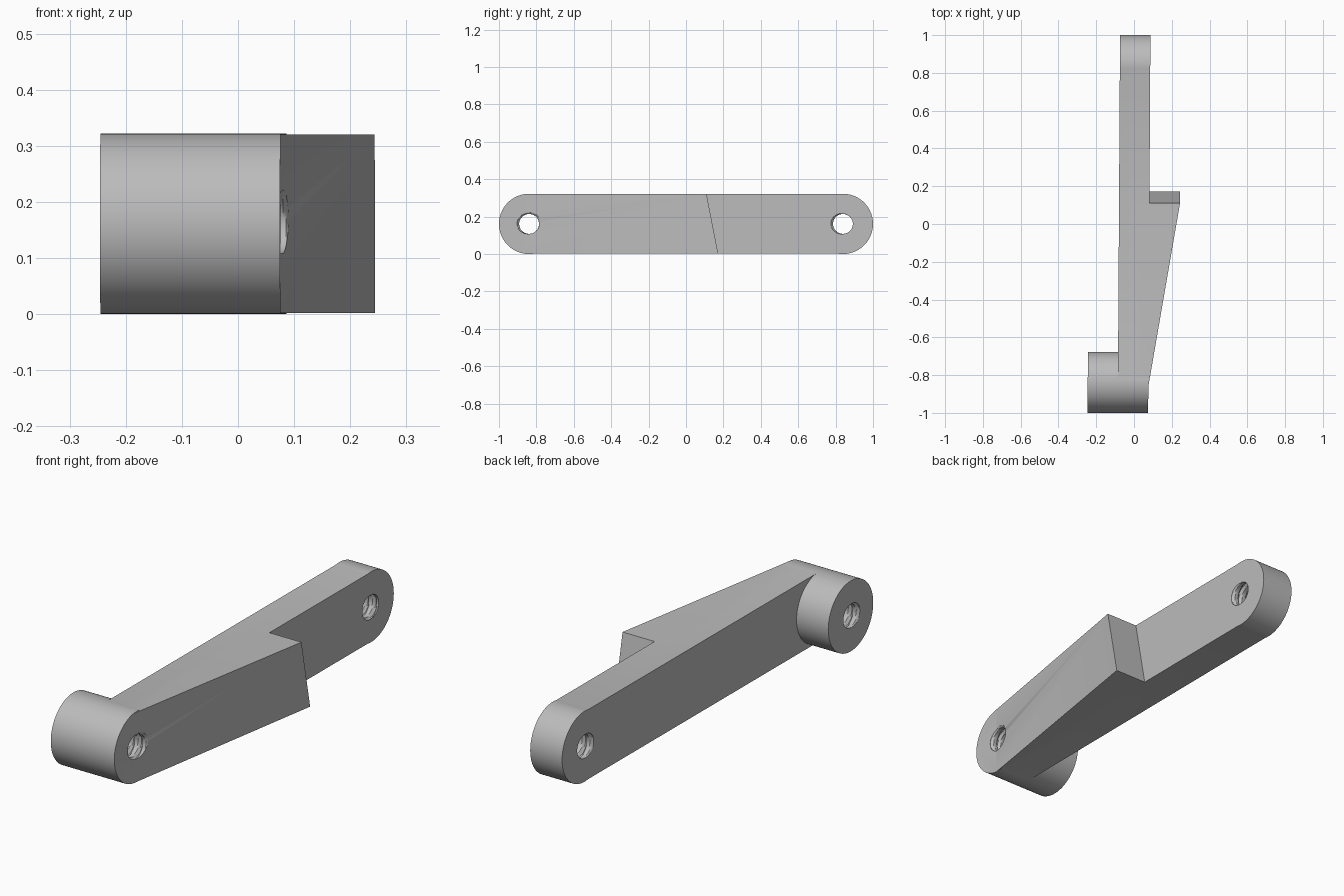
import bpy
import bmesh
from math import cos, sin, pi, radians
from mathutils import Matrix

if "Cube" in bpy.data.objects:
    bpy.data.objects.remove(bpy.data.objects["Cube"], do_unlink=True)

MID = 0.161            # height of the hole axes and radius of the rounded ends
HALF = 0.159           # half height of the straight bar
END = 0.839            # distance of each hole axis from the middle
LEFT, RIGHT, BOSS = -0.08, 0.081, -0.24   # side planes of the arm

grey = bpy.data.materials.new("plain grey")
grey.use_nodes = True
grey.diffuse_color = (0.5, 0.5, 0.5, 1)
grey.node_tree.nodes["Principled BSDF"].inputs["Base Color"].default_value = (0.5, 0.5, 0.5, 1)


def make(name, bm):
    bmesh.ops.recalc_face_normals(bm, faces=bm.faces)
    mesh = bpy.data.meshes.new(name)
    bm.to_mesh(mesh)
    bm.free()
    mesh.materials.append(grey)
    obj = bpy.data.objects.new(name, mesh)
    bpy.context.collection.objects.link(obj)
    return obj


def prism(name, top, bottom):
    """Solid between two outlines of (x, y) points."""
    bm = bmesh.new()
    lo = [bm.verts.new((x, y, MID - HALF)) for x, y in bottom]
    hi = [bm.verts.new((x, y, MID + HALF)) for x, y in top]
    bm.faces.new(lo)
    bm.faces.new(hi)
    for i in range(len(lo)):
        j = (i + 1) % len(lo)
        bm.faces.new((lo[i], lo[j], hi[j], hi[i]))
    return make(name, bm)


def lathe(name, y, x0, x1, radius, columns=1, segments=96):
    """Closed tube along x whose radius may vary with x and angle."""
    bm = bmesh.new()
    rings = []
    for c in range(columns + 1):
        x = x0 + (x1 - x0) * c / columns
        ring = []
        for s in range(segments):
            a = 2 * pi * s / segments
            r = radius(x, a)
            ring.append(bm.verts.new((x, y + r * cos(a), MID + r * sin(a))))
        rings.append(ring)
    for p, q in zip(rings, rings[1:]):
        for s in range(segments):
            t = (s + 1) % segments
            bm.faces.new((p[s], p[t], q[t], q[s]))
    bm.faces.new(rings[0])
    bm.faces.new(rings[-1])
    return make(name, bm)


def thread(x, a):
    """Helical V groove between the minor and major radius."""
    phase = (x / 0.04 + a / (2 * pi)) % 1
    return 0.053 + 0.012 * min(1, max(0, 1.3 - 2.6 * abs(2 * phase - 1)))


def combine(target, other, operation):
    mod = target.modifiers.new(other.name, "BOOLEAN")
    mod.object = other
    mod.operation = operation
    mod.solver = "EXACT"
    bpy.context.view_layer.objects.active = target
    bpy.ops.object.modifier_apply(modifier=mod.name)
    bpy.data.objects.remove(other, do_unlink=True)


# Straight bar between the two hole axes
outline = [(LEFT, -END), (RIGHT, -END), (RIGHT, END), (LEFT, END)]
arm = prism("lever_arm", outline, outline)

# Rounded far end and long front boss
round_end = lathe("round_end", END, LEFT, RIGHT, lambda x, a: MID)
boss = lathe("boss", -END, BOSS, RIGHT, lambda x, a: MID)


# Tapered side step with a slanted back face
def step(back):
    return [(0, -0.86), (RIGHT, -0.86), (0.243, back), (0, back)]


wedge = prism("tapered_step", step(0.11), step(0.172))
for part in (wedge, round_end, boss):
    combine(arm, part, "UNION")

# Threaded through holes
for side in (-1, 1):
    cutter = lathe("thread_cutter", side * END, -0.3, 0.2, thread, 100, 48)
    cutter.hide_render = True
    combine(arm, cutter, "DIFFERENCE")

# Very slight skew of the whole arm
skew = Matrix.Identity(4)
skew[0][1] = 0.006
arm.data.transform(skew)

bpy.ops.object.select_all(action="DESELECT")
arm.select_set(True)
bpy.context.view_layer.objects.active = arm
bpy.ops.object.shade_smooth_by_angle(angle=radians(25))
